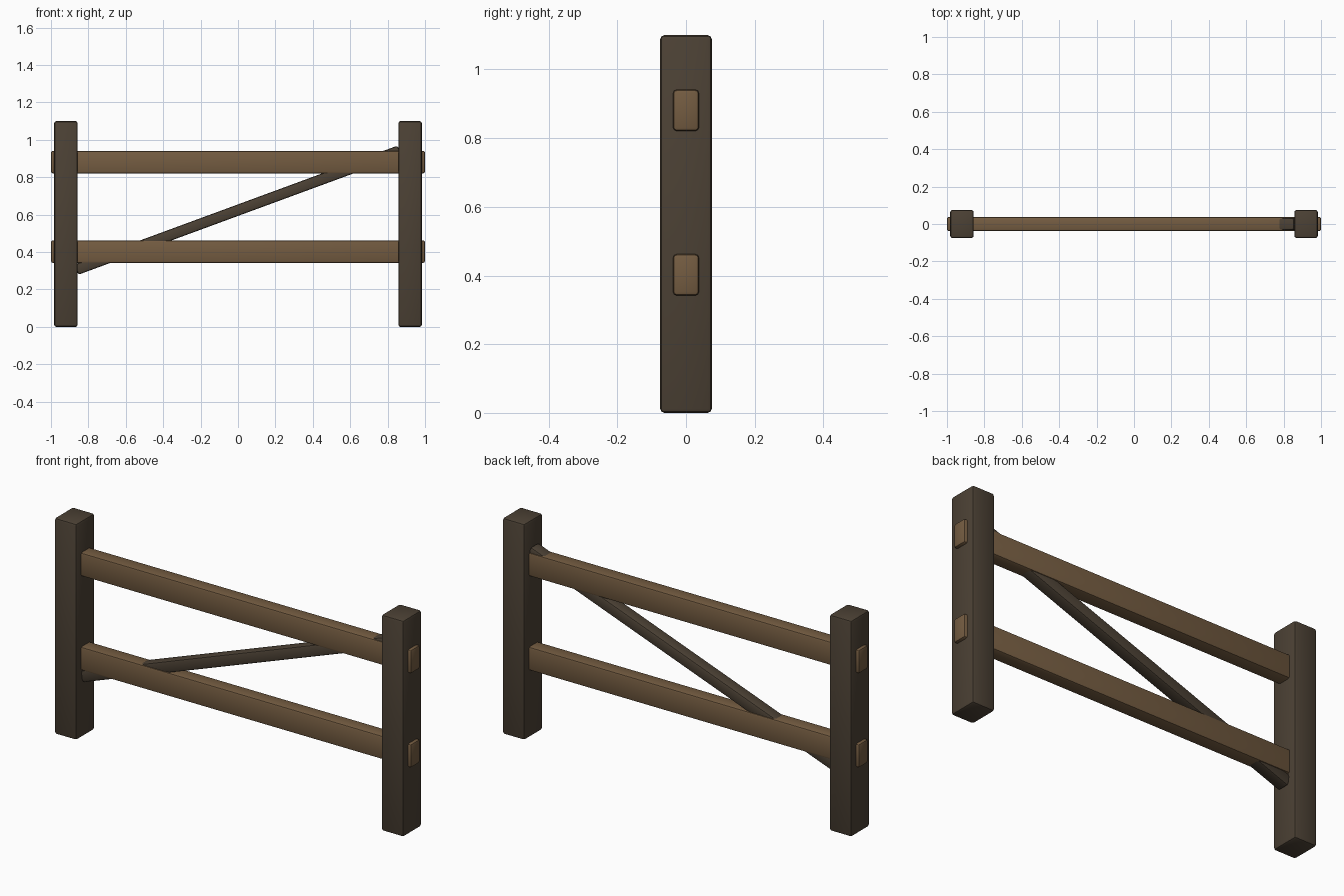
import bpy
import math

if "Cube" in bpy.data.objects:
    bpy.data.objects.remove(bpy.data.objects["Cube"])


def material(name, rgb):
    m = bpy.data.materials.new(name)
    m.diffuse_color = (*rgb, 1)
    m.use_nodes = True
    m.node_tree.nodes["Principled BSDF"].inputs["Base Color"].default_value = m.diffuse_color
    return m


dark_wood = material("dark wood", (0.072, 0.053, 0.035))
light_wood = material("light wood", (0.175, 0.107, 0.053))


def beam(name, loc, size, mat, bevel, tilt=0.0):
    """Box with softened edges, optionally tilted in the front plane."""
    bpy.ops.mesh.primitive_cube_add(size=1, location=loc)
    ob = bpy.context.object
    ob.name = name
    ob.scale = size
    bpy.ops.object.transform_apply(location=False, rotation=False, scale=True)
    ob.rotation_euler[1] = -tilt
    mod = ob.modifiers.new("soft edges", "BEVEL")
    mod.width = bevel
    mod.segments = 2
    bpy.ops.object.modifier_apply(modifier=mod.name)
    bpy.ops.object.shade_smooth_by_angle(angle=math.radians(30))
    ob.data.materials.append(mat)
    return ob


# upright posts
for side, x in (("left", -0.92), ("right", 0.92)):
    beam(side + "_post", (x, 0, 0.55), (0.126, 0.15, 1.1), dark_wood, 0.012)

# horizontal rails, passing through the posts
for level, z in (("lower", 0.402), ("upper", 0.881)):
    beam(level + "_rail", (0, 0, z), (2.0, 0.075, 0.12), light_wood, 0.01)

# diagonal brace
beam("diagonal_brace", (0, 0, 0.624), (1.84, 0.064, 0.058), dark_wood, 0.01,
     tilt=math.atan(0.368))
